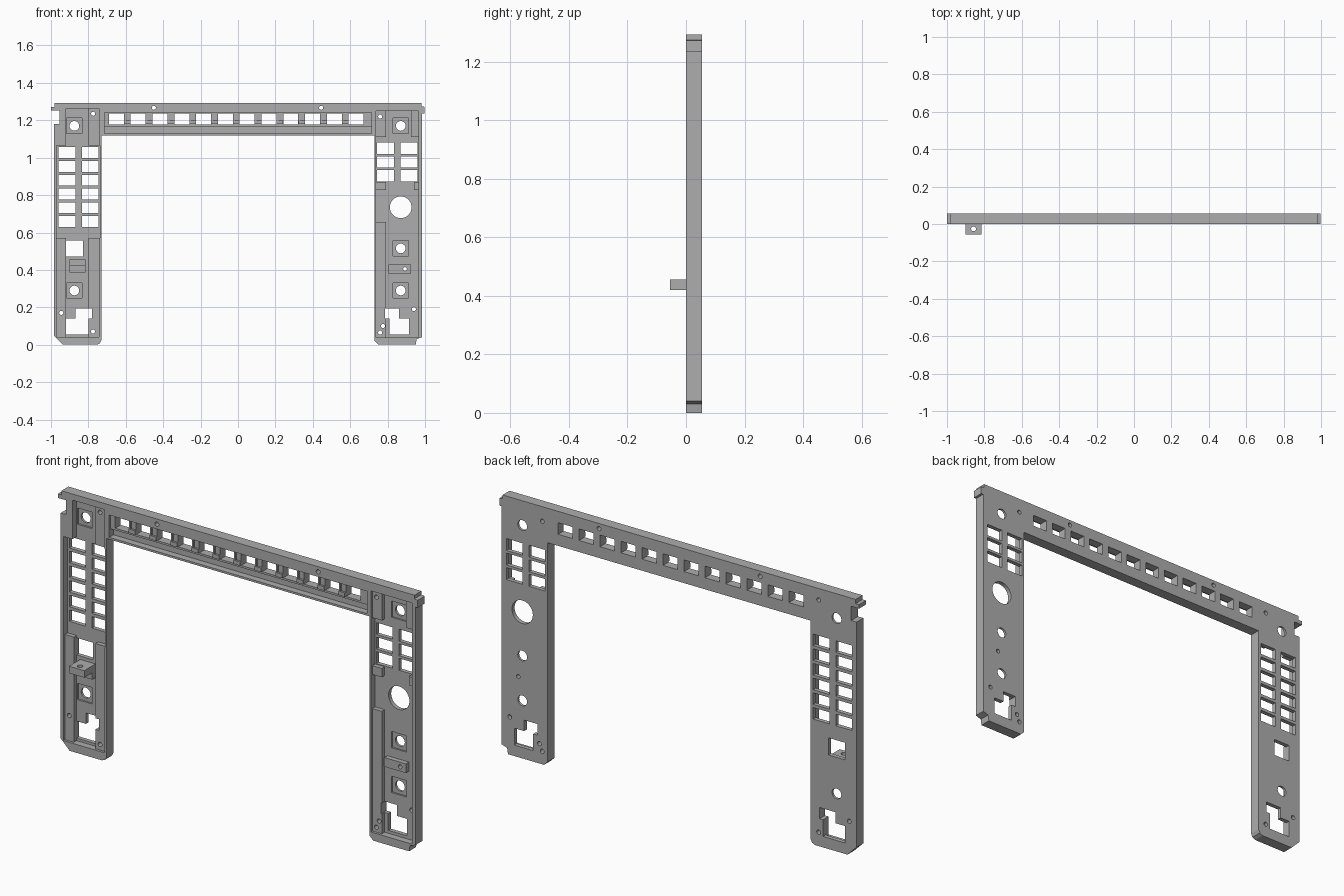
import bpy, bmesh, math
from mathutils import Matrix

old = bpy.data.objects.get("Cube")
if old:
    bpy.data.objects.remove(old)

BACK = 0.055      # rear face
SHELF = 0.012     # raised shelves behind the rim
FLOOR = 0.034     # main pocket floor
SEAT = 0.043      # square screw seats

grey = bpy.data.materials.new("grey plastic")
grey.use_nodes = True
grey.diffuse_color = (0.42, 0.42, 0.42, 1)
grey.node_tree.nodes["Principled BSDF"].inputs["Base Color"].default_value = grey.diffuse_color


def box(bm, x0, x1, z0, z1, y0, y1):
    size = Matrix.Diagonal((x1 - x0, y1 - y0, z1 - z0, 1))
    mid = Matrix.Translation(((x0 + x1) / 2, (y0 + y1) / 2, (z0 + z1) / 2))
    bmesh.ops.create_cube(bm, size=1, matrix=mid @ size)


def rod(bm, x, z, r, sides=20):
    turn = Matrix.Translation((x, 0.03, z)) @ Matrix.Rotation(math.pi / 2, 4, 'X')
    bmesh.ops.create_cone(bm, cap_ends=True, segments=sides, radius1=r, radius2=r,
                          depth=0.2, matrix=turn)


def finish(name, bm):
    bmesh.ops.recalc_face_normals(bm, faces=bm.faces)
    me = bpy.data.meshes.new(name)
    bm.to_mesh(me)
    bm.free()
    me.materials.append(grey)
    ob = bpy.data.objects.new(name, me)
    bpy.context.collection.objects.link(ob)
    return ob


def cut(target, bm):
    cutter = finish("cutter", bm)
    cutter.hide_render = True
    mod = target.modifiers.new("cut", 'BOOLEAN')
    mod.operation, mod.solver, mod.object = 'DIFFERENCE', 'EXACT', cutter
    mod.use_self = True
    deps = bpy.context.evaluated_depsgraph_get()
    me = bpy.data.meshes.new_from_object(target.evaluated_get(deps))
    target.modifiers.clear()
    target.data = me
    bpy.data.objects.remove(cutter)


def cut_boxes(target, rects, depth):
    bm = bmesh.new()
    for r in rects:
        box(bm, *r, -0.1, depth)
    cut(target, bm)


# Arch-shaped body: two legs and a top beam
outline = [(-.985, .05), (-.935, 0), (-.755, 0), (-.738, .008), (-.73, .025),
           (-.73, 1.12), (.73, 1.12), (.73, .02), (.75, 0), (.95, 0), (.955, .03),
           (.985, .04), (.985, 1.235), (.998, 1.235), (.998, 1.272), (.98, 1.275),
           (.98, 1.293), (-.98, 1.293), (-.98, 1.272), (-1, 1.272), (-1, 1.252),
           (-.955, 1.252), (-.955, 1.18), (-.985, 1.18)]
bm = bmesh.new()
face = bm.faces.new([bm.verts.new((x, 0, z)) for x, z in outline])
ext = bmesh.ops.extrude_face_region(bm, geom=[face])
bmesh.ops.translate(bm, vec=(0, BACK, 0),
                    verts=[v for v in ext["geom"] if isinstance(v, bmesh.types.BMVert)])
frame = finish("frame", bm)

# Shallow pockets that leave the rim standing
cut_boxes(frame, [(-.97, -.742, .042, .572), (-.92, -.742, 1.065, 1.262),
                  (.738, .965, .04, 1.25), (-.715, .715, 1.13, 1.242)], SHELF)

# Deep floors between the shelves
cut_boxes(frame, [(-.92, -.80, .042, .572), (-.97, -.738, .57, 1.066),
                  (-.92, -.80, 1.065, 1.262),
                  (.79, .965, .04, .656), (.738, .965, .655, .826),
                  (.79, .94, .825, .871), (.738, .965, .87, 1.111),
                  (.79, .925, 1.11, 1.25), (-.715, .715, 1.13, 1.168)], FLOOR)

# Square seats around the large screw holes
screws = [(-.875, 1.17), (-.875, .29), (.87, 1.17), (.87, .515), (.87, .29)]
cut_boxes(frame, [(x - .041, x + .041, z - .041, z + .041) for x, z in screws], SEAT)

# Vent openings, windows and stepped connector openings
vents = []
for i in range(6):
    top = 1.056 - .0737 * i
    vents += [(x, x + .09, top - .058, top) for x in (-.96, -.835)]
for i in range(3):
    top = 1.08 - .073 * i
    vents += [(x, x + .089, top - .06, top) for x in (.744, .87)]
bays = [-.65 + .1165 * i for i in range(12)]
vents += [(x - .04, x + .04, 1.178, 1.236) for x in bays]
vents += [(-.92, -.83, .472, .558),
          (-.92, -.80, .055, .14), (-.868, -.78, .139, .195),
          (.81, .915, .055, .14), (.785, .86, .139, .195)]
cut_boxes(frame, vents, .1)

# Round holes
bm = bmesh.new()
for x, z in screws:
    rod(bm, x, z, .026)
rod(bm, .87, .735, .058, 40)
for x, z in [(-.945, .17), (-.775, .07), (-.775, 1.235), (.94, .19), (.76, .065),
             (.775, .1), (.76, 1.22), (-.45, 1.267), (.445, 1.267)]:
    rod(bm, x, z, .011, 14)
cut(frame, bm)

# Small ribs on the dividers between the beam openings
bm = bmesh.new()
for a, b in zip(bays, bays[1:]):
    mid = (a + b) / 2
    box(bm, mid - .018, mid + .018, 1.18, 1.2, .002, SHELF + .004)
    box(bm, mid - .018, mid - .008, 1.2, 1.236, .006, SHELF + .004)
finish("beam_ribs", bm)

# Projecting tab with an upright hole, and the block below it
bm = bmesh.new()
box(bm, -.9, -.815, .42, .455, -BACK, FLOOR + .004)
tab = finish("mounting_tab", bm)
bm = bmesh.new()
bmesh.ops.create_cone(bm, cap_ends=True, segments=16, radius1=.013, radius2=.013, depth=.1,
                      matrix=Matrix.Translation((-.858, -.026, .437)))
cut(tab, bm)
bm = bmesh.new()
box(bm, -.9, -.815, .386, .42, .008, FLOOR + .004)
finish("tab_base", bm)

# Cross bar with a screw hole on the other leg
bm = bmesh.new()
box(bm, .805, .925, .382, .428, .01, FLOOR + .004)
bar = finish("cross_bar", bm)
bm = bmesh.new()
rod(bm, .893, .405, .01, 14)
cut(bar, bm)
bm = bmesh.new()
rod(bm, .893, .405, .01, 14)
cut(frame, bm)
